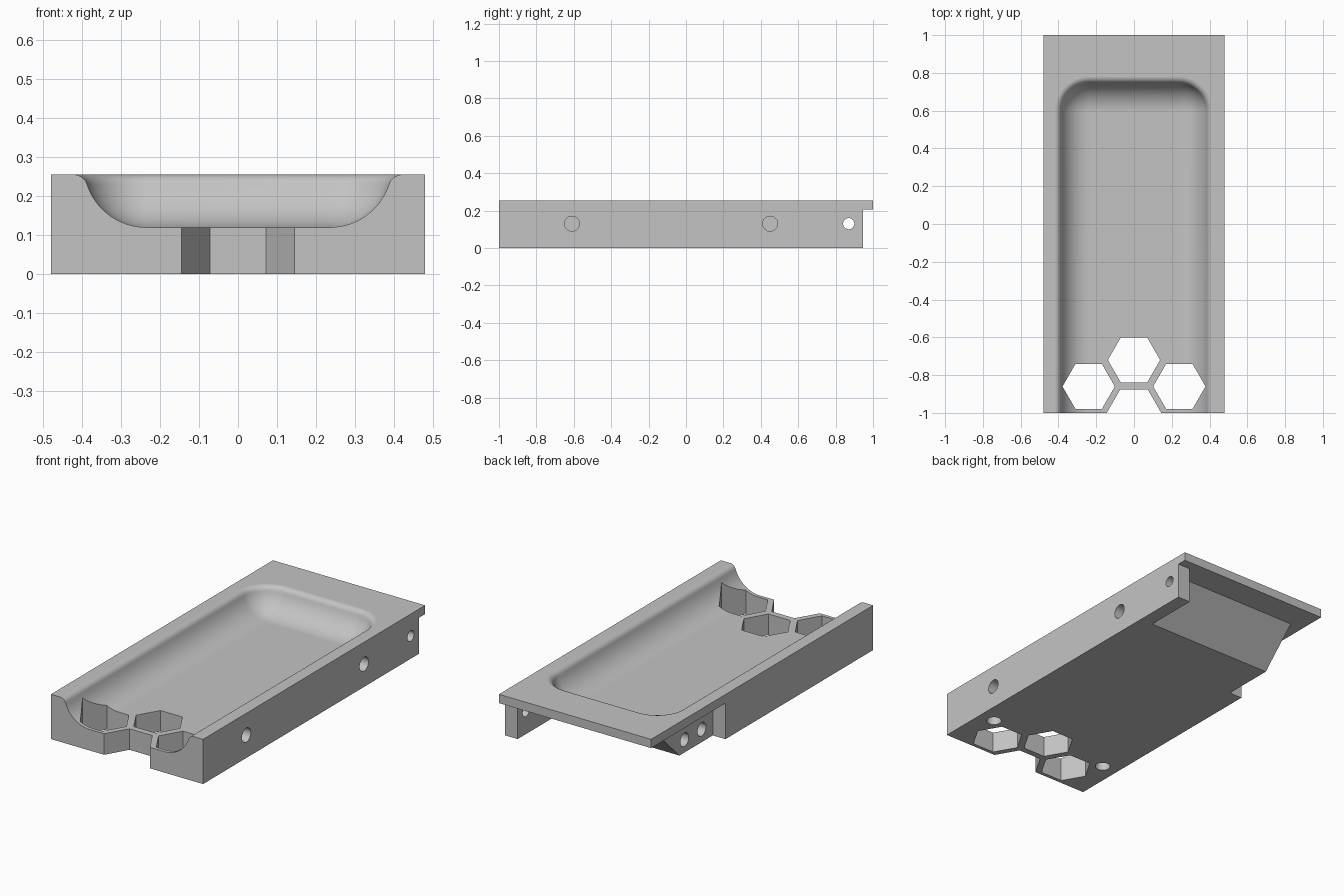
import bpy, bmesh
from math import sin, cos, pi, radians
from mathutils import Matrix

if "Cube" in bpy.data.objects:
    bpy.data.objects.remove(bpy.data.objects["Cube"], do_unlink=True)

HALF_W, TOP, LIP = 0.48, 0.255, 0.205
WALL = 0.40          # inner face of the side walls

grey = bpy.data.materials.new("plain grey")
grey.use_nodes = True
grey.diffuse_color = (0.55, 0.55, 0.55, 1)
grey.node_tree.nodes["Principled BSDF"].inputs["Base Color"].default_value = (0.55, 0.55, 0.55, 1)


def make_object(name, bm):
    bmesh.ops.remove_doubles(bm, verts=bm.verts, dist=1e-5)
    bmesh.ops.recalc_face_normals(bm, faces=bm.faces)
    mesh = bpy.data.meshes.new(name)
    bm.to_mesh(mesh)
    bm.free()
    mesh.materials.append(grey)
    obj = bpy.data.objects.new(name, mesh)
    bpy.context.collection.objects.link(obj)
    return obj


def loft(name, rings):
    """Closed solid through a list of equal rings of points."""
    bm = bmesh.new()
    loops = [[bm.verts.new(p) for p in ring] for ring in rings]
    n = len(loops[0])
    for a, b in zip(loops, loops[1:]):
        for i in range(n):
            j = (i + 1) % n
            bm.faces.new((a[i], a[j], b[j], b[i]))
    bm.faces.new(loops[0])
    bm.faces.new(loops[-1])
    return make_object(name, bm)


def side_prism(name, x0, x1, outline):
    return loft(name, [[(x, y, z) for y, z in outline] for x in (x0, x1)])


def rect(y0, z0, y1, z1):
    return [(y0, z0), (y1, z0), (y1, z1), (y0, z1)]


def cylinder(name, centre, radius, depth, axis="Z", sides=32):
    bm = bmesh.new()
    matrix = Matrix.Translation(centre)
    if axis == "X":
        matrix = matrix @ Matrix.Rotation(pi / 2, 4, "Y")
    bmesh.ops.create_cone(bm, cap_ends=True, segments=sides, radius1=radius,
                          radius2=radius, depth=depth, matrix=matrix)
    return make_object(name, bm)


def hexagon(x, y, apothem):
    r = apothem / cos(pi / 6)
    ring = [(x + r * cos(k * pi / 3), y + r * sin(k * pi / 3)) for k in range(6)]
    return loft("hex_cutter", [[(px, py, z) for px, py in ring] for z in (-0.1, 0.4)])


def bowl_cutter():
    # Section: concave cove rising from the floor, then a rounded rim
    end, cove, floor = radians(72), 0.16, 0.12
    section = []
    for k in range(17):
        t = end * k / 16
        section.append((cove * sin(t), floor + cove * (1 - cos(t))))
    d, z = section[-1]
    rim = (TOP - z) / (1 - cos(end))
    for k in range(1, 9):
        t = end * (1 - k / 8)
        section.append((d + rim * (sin(end) - sin(t)), TOP - rim * (1 - cos(t))))
    section[-1] = (section[-1][0], TOP + 0.0002)
    section.append((section[-1][0], TOP + 0.1))
    # Sweep round the floor rectangle, open at the front
    cx, cy, steps = 0.235, 0.595, 14
    rings = []
    for d, z in section:
        ring = [(-cx - d, -1.2, z)]
        for side, start in ((-1, pi), (1, pi / 2)):
            for k in range(steps + 1):
                a = start - pi / 2 * k / steps
                ring.append((side * cx + d * cos(a), cy + d * sin(a), z))
        ring.append((cx + d, -1.2, z))
        rings.append(ring)
    return loft("bowl_cutter", rings)


# Main block
tray = side_prism("tray_body", -HALF_W, HALF_W, rect(-1, 0, 1, TOP))

cutters = [
    bowl_cutter(),
    # Underside: step below the back lip, sloped recess, open right corner
    side_prism("lip_cutter", -0.7, 0.7, rect(0.945, -0.1, 1.2, LIP)),
    side_prism("slope_cutter", -0.65, WALL,
               [(0.528, -0.1), (1.15, -0.1), (1.15, LIP), (0.84, LIP)]),
    side_prism("corner_cutter", -0.6, -WALL, rect(0.33, -0.15, 1.1, LIP)),
    # Drain openings
    hexagon(0, -0.72, 0.12),
    hexagon(-0.24, -0.86, 0.12),
    hexagon(0.24, -0.86, 0.12),
    hexagon(0, -1, 0.125),
    # Through hole in the left flange
    cylinder("pin_cutter", (0.45, 0.87, 0.13), 0.03, 0.2, "X"),
]
# Blind side holes, left and right
for y in (-0.61, 0.45):
    cutters.append(cylinder("side_hole_cutter", (HALF_W, y, 0.13), 0.04, 0.16, "X"))
for y in (0.43, 0.585):
    cutters.append(cylinder("corner_hole_cutter", (-WALL, y, 0.073), 0.038, 0.16, "X"))
# Blind holes in the underside
for x in (-0.383, 0.383):
    cutters.append(cylinder("foot_hole_cutter", (x, -0.72, 0), 0.04, 0.16))

bpy.context.view_layer.objects.active = tray
for cutter in cutters:
    cutter.hide_render = True
    mod = tray.modifiers.new("cut", "BOOLEAN")
    mod.operation = "DIFFERENCE"
    mod.solver = "EXACT"
    mod.object = cutter
    bpy.ops.object.modifier_apply(modifier=mod.name)
    bpy.data.objects.remove(cutter, do_unlink=True)

# Smooth bowl and holes, flat level faces
for obj in bpy.context.selected_objects:
    obj.select_set(False)
tray.select_set(True)
bpy.ops.object.shade_smooth_by_angle(angle=radians(30))
for face in tray.data.polygons:
    face.material_index = 0
    if abs(face.normal.z) > 0.9999:
        face.use_smooth = False
